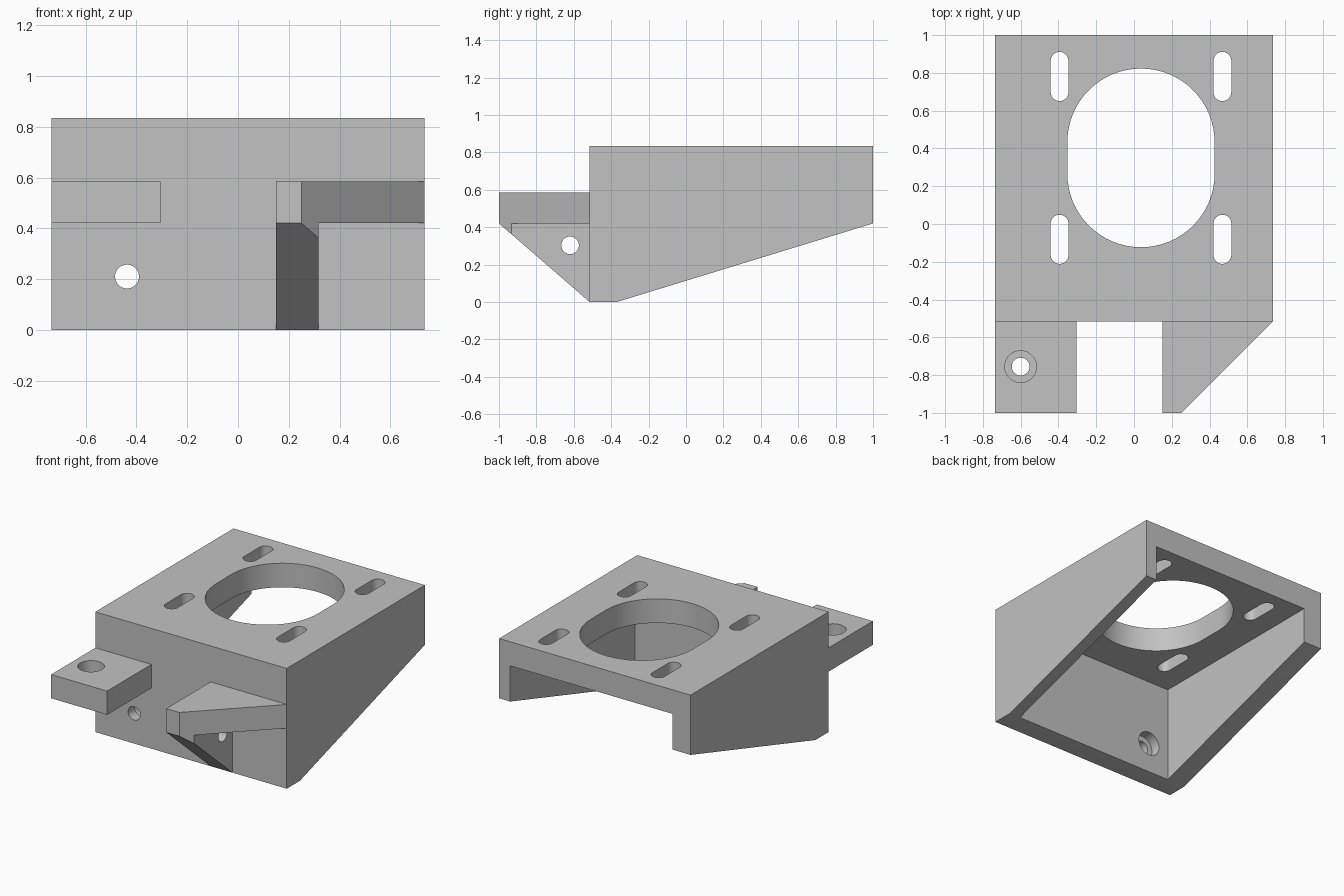
import bpy, bmesh
from math import cos, sin, pi

cube = bpy.data.objects.get("Cube")
if cube:
    bpy.data.objects.remove(cube, do_unlink=True)

grey = bpy.data.materials.new("plain grey")
grey.use_nodes = True
colour = (0.54, 0.54, 0.54, 1)
grey.diffuse_color = colour
grey.node_tree.nodes["Principled BSDF"].inputs["Base Color"].default_value = colour


def prism(name, profile, axis, lo, hi):
    """Extrude a 2D profile along an axis from lo to hi."""
    place = {"x": lambda a, b, t: (t, a, b),
             "y": lambda a, b, t: (a, t, b),
             "z": lambda a, b, t: (a, b, t)}[axis]
    bm = bmesh.new()
    rings = [[bm.verts.new(place(a, b, t)) for a, b in profile] for t in (lo, hi)]
    for ring in rings:
        bm.faces.new(ring)
    n = len(profile)
    for i in range(n):
        j = (i + 1) % n
        bm.faces.new((rings[0][i], rings[0][j], rings[1][j], rings[1][i]))
    bmesh.ops.recalc_face_normals(bm, faces=bm.faces)
    mesh = bpy.data.meshes.new(name)
    bm.to_mesh(mesh)
    bm.free()
    mesh.materials.append(grey)
    obj = bpy.data.objects.new(name, mesh)
    bpy.context.collection.objects.link(obj)
    return obj


def rect(a0, a1, b0, b1):
    return [(a0, b0), (a1, b0), (a1, b1), (a0, b1)]


def slot(a, b, r, stretch=0.0, steps=32):
    """Circle profile, optionally lengthened along its second axis."""
    pts = [(a + r * cos(pi * i / steps), b + stretch + r * sin(pi * i / steps))
           for i in range(steps + 1)]
    pts += [(a - r * cos(pi * i / steps), b - stretch - r * sin(pi * i / steps))
            for i in range(steps + 1)]
    if stretch == 0:
        del pts[-1], pts[steps]
    return pts


def combine(target, tool, operation):
    """Apply a boolean and discard the tool object."""
    mod = target.modifiers.new(operation, "BOOLEAN")
    mod.operation = operation
    mod.solver = "EXACT"
    mod.object = tool
    bpy.context.view_layer.objects.active = target
    bpy.ops.object.modifier_apply(modifier=mod.name)
    bpy.data.objects.remove(tool, do_unlink=True)


W, FRONT, BACK, TOP = 0.735, -0.515, 1.0, 0.835
ARM_Z, ARM_TOP, INNER = 0.42, 0.585, -0.37
BURY = FRONT + 0.06
HOLE, BORE = 0.047, 0.084

# Hollow wedge-shaped housing, open below and behind
body = prism("mounting_bracket",
             [(FRONT, 0), (INNER, 0), (BACK, ARM_Z), (BACK, TOP), (FRONT, TOP)],
             "x", -W, W)
combine(body, prism("cavity", rect(-0.595, 0.65, INNER, 1.3), "z", -0.3, 0.668),
        "DIFFERENCE")

# Square arm on the right
combine(body, prism("square_arm", rect(-W, -0.305, -1, BURY), "z", ARM_Z, ARM_TOP),
        "UNION")

# Tapered arm on the left, with a gusset trimmed to the same taper
taper = [(0.15, -1), (0.25, -1), (W, FRONT), (W, BURY), (0.15, BURY)]
gusset = prism("gusset", [(FRONT, 0), (BURY, 0), (BURY, 0.5), (-1, 0.5), (-1, ARM_Z)],
               "x", 0.15, 0.317)
combine(gusset, prism("trim", taper, "z", -0.1, 0.55), "INTERSECT")
combine(body, prism("tapered_arm", taper, "z", ARM_Z, ARM_TOP), "UNION")
combine(body, gusset, "UNION")

# Large opening and four adjustment slots in the top plate
CX, CY, PITCH = 0.037, 0.35, 0.431
cuts = [prism("main_opening", slot(CX, CY, 0.39, 0.083), "z", 0.5, 1)]
for sx in (-1, 1):
    for sy in (-1, 1):
        cuts.append(prism("slot", slot(CX + sx * PITCH, CY + sy * PITCH, HOLE, 0.083),
                          "z", 0.5, 1))

# Screw holes and counterbores
cuts += [
    prism("arm_hole", slot(-0.6, -0.755, HOLE), "z", 0.3, 0.7),
    prism("arm_bore", slot(-0.6, -0.755, BORE), "z", 0.502, 0.7),
    prism("wall_hole", slot(-0.437, 0.21, HOLE), "y", -0.6, -0.3),
    prism("wall_bore", slot(-0.437, 0.21, BORE), "y", -0.44, -0.3),
    prism("gusset_hole", slot(-0.62, 0.303, HOLE), "x", 0.1, 0.4),
]
for cut in cuts:
    combine(body, cut, "DIFFERENCE")

# Smooth the round walls, keep the edges crisp
bpy.ops.object.select_all(action="DESELECT")
body.select_set(True)
bpy.context.view_layer.objects.active = body
bpy.ops.object.shade_smooth_by_angle(angle=pi / 6)
